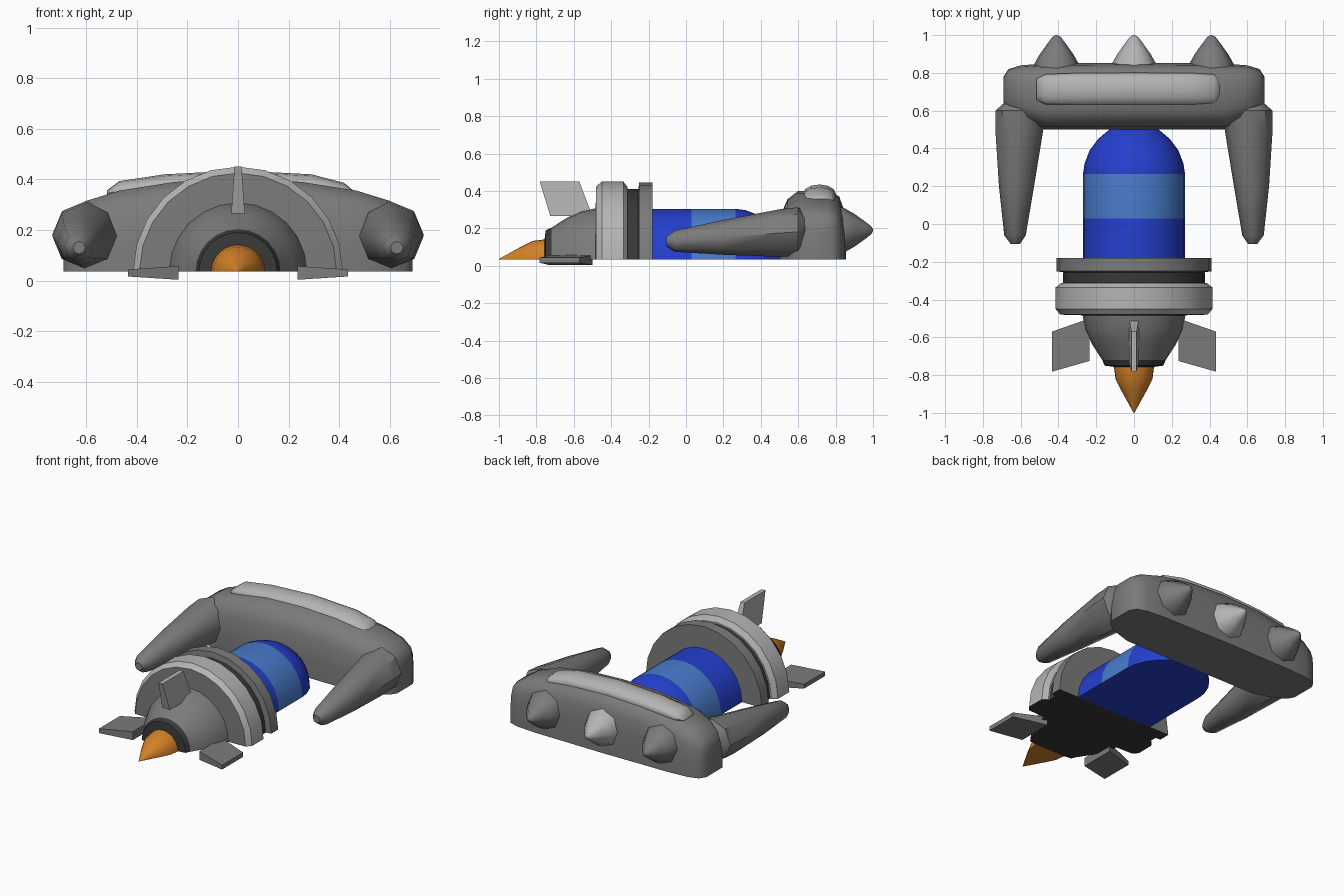
import bpy, bmesh
from math import sin, cos, pi, radians

if "Cube" in bpy.data.objects:
    bpy.data.objects.remove(bpy.data.objects["Cube"])


def material(name, r, g, b):
    m = bpy.data.materials.new(name)
    m.use_nodes = True
    m.diffuse_color = (r, g, b, 1)
    m.node_tree.nodes["Principled BSDF"].inputs["Base Color"].default_value = (r, g, b, 1)
    return m


GREY = material("mid grey", .2, .2, .2)
LIGHT = material("light grey", .46, .46, .46)
DARK = material("dark grey", .04, .04, .04)
BLUE = material("deep blue", .018, .05, .62)
SKY = material("light blue", .065, .2, .6)
ORANGE = material("orange", .65, .22, .02)

BASE = .035  # height of the flat underside


def loft(name, rings, mats, band_mats=None, bottom=None, smooth=35):
    """Skin closed rings; each band has a material, and the last strip may differ."""
    bm = bmesh.new()
    loops = [[bm.verts.new(p) for p in ring] for ring in rings]
    n = len(loops[0])
    for i in range(len(loops) - 1):
        for j in range(n):
            k = (j + 1) % n
            f = bm.faces.new((loops[i][j], loops[i][k], loops[i + 1][k], loops[i + 1][j]))
            f.material_index = band_mats[i] if band_mats else 0
            if bottom is not None and j == n - 1:
                f.material_index = bottom
    for ring, band in ((loops[0], 0), (loops[-1], -1)):
        bm.faces.new(ring).material_index = band_mats[band] if band_mats else 0
    bmesh.ops.recalc_face_normals(bm, faces=bm.faces)
    me = bpy.data.meshes.new(name)
    bm.to_mesh(me)
    bm.free()
    for m in mats:
        me.materials.append(m)
    if smooth:
        me.shade_smooth()
        me.set_sharp_from_angle(angle=radians(smooth))
    ob = bpy.data.objects.new(name, me)
    bpy.context.collection.objects.link(ob)
    return ob


def half_lathe(name, profile, mats, band_mats=None, bottom=0, steps=12):
    """Half turn about the long axis, flat underneath; profile is (y, radius)."""
    rings = [[(r * cos(pi * a / steps), y, BASE + r * sin(pi * a / steps))
              for a in range(steps + 1)] for y, r in profile]
    return loft(name, rings, mats, band_mats, bottom)


def tube(name, stations, mat, sides=8):
    """Round tube along y; stations are (y, x, z, radius)."""
    rings = [[(x + r * cos(2 * pi * a / sides), y, z + r * sin(2 * pi * a / sides))
              for a in range(sides)] for y, x, z, r in stations]
    return loft(name, rings, [mat], smooth=45)


# Banded capsule body
half_lathe("capsule_body",
           [(-.18, .27), (.03, .27), (.265, .27), (.32, .262), (.39, .235),
            (.45, .19), (.505, .125)],
           [BLUE, SKY], [0, 1, 0, 0, 0, 0])

# Front collar, groove and rear ring
half_lathe("front_collar", [(-.18, .41), (-.25, .41), (-.256, .37)],
           [GREY, DARK], [0, 0], bottom=1)
half_lathe("collar_groove", [(-.256, .375), (-.312, .375)], [DARK])
half_lathe("rear_ring",
           [(-.312, .385), (-.335, .415), (-.45, .415), (-.48, .39), (-.484, .25)],
           [LIGHT, GREY, DARK], [0, 0, 0, 1], bottom=2)

# Nozzle with dark mouth, and flame
half_lathe("nozzle",
           [(-.484, .272), (-.56, .258), (-.64, .22), (-.72, .168), (-.75, .155), (-.757, .1)],
           [GREY, DARK], [0, 0, 0, 1, 1], bottom=1)
half_lathe("flame",
           [(-.757, .106), (-.82, .098), (-.88, .068), (-.94, .035), (-1, .002)], [ORANGE])


# Swept fins: root and tip rectangles joined
def fin(name, mat, place):
    rings = []
    for reach, half, front, back in ((0, .027, -.5, -.725), (1, .014, -.57, -.782)):
        rings.append([place(reach, side, y) for side, y in
                      ((-half, front), (half, front), (half, back), (-half, back))])
    loft(name, rings, [mat], smooth=0)


fin("top_fin", LIGHT, lambda t, s, y: (s, y, .265 + .185 * t))
for name, d in (("left", 1), ("right", -1)):
    fin(name + "_fin", GREY, lambda t, s, y: (d * (.235 + .2 * t), y, .03 + s))

# Wide head block: one section scaled along x
section = [(0, 0), (0, .35), (.04, .7), (.12, .88), (.28, 1), (.74, 1),
           (.9, .92), (.97, .72), (1, .45), (1, 0)]
half = [(.69, .62, .78, .22), (.665, .58, .82, .275), (.6, .54, .84, .315),
        (.47, .5, .85, .355), (.25, .5, .852, .39)]
stations = [(-x, a, b, t) for x, a, b, t in half] + [(0, .5, .855, .4)] + half[::-1]
loft("head_block",
     [[(x, a + (b - a) * u, BASE + (t - BASE) * v) for u, v in section]
      for x, a, b, t in stations], [GREY], smooth=50)

# Pale pad lying along the top: x, centre height, half width, half height
pad = [(-.517, .345, .055, .012), (-.47, .355, .08, .038), (-.29, .372, .087, .048),
       (0, .385, .088, .05), (.29, .372, .087, .048), (.42, .35, .08, .036),
       (.463, .338, .055, .012)]
loft("top_pad",
     [[(x, .713 + w * cos(a * pi / 6), z + h * sin(a * pi / 6)) for a in range(12)]
      for x, z, w, h in pad], [LIGHT], smooth=60)

# Three blunt spikes on the back
for name, x, mat in (("left_spike", .41, GREY), ("middle_spike", 0, LIGHT),
                     ("right_spike", -.41, GREY)):
    tube(name, [(y, x, .19, r) for y, r in
                ((.8, .125), (.84, .122), (.9, .088), (.96, .045), (.99, .022), (1, .004))], mat)

# Tapered arms
for name, d in (("left_arm", 1), ("right_arm", -1)):
    tube(name, [(y, d * x, z, r) for y, x, z, r in
                ((-.105, .628, .13, .025), (-.06, .63, .132, .057), (.2, .622, .152, .093),
                 (.5, .607, .175, .127), (.6, .603, .182, .131), (.64, .603, .19, .085))], GREY)
